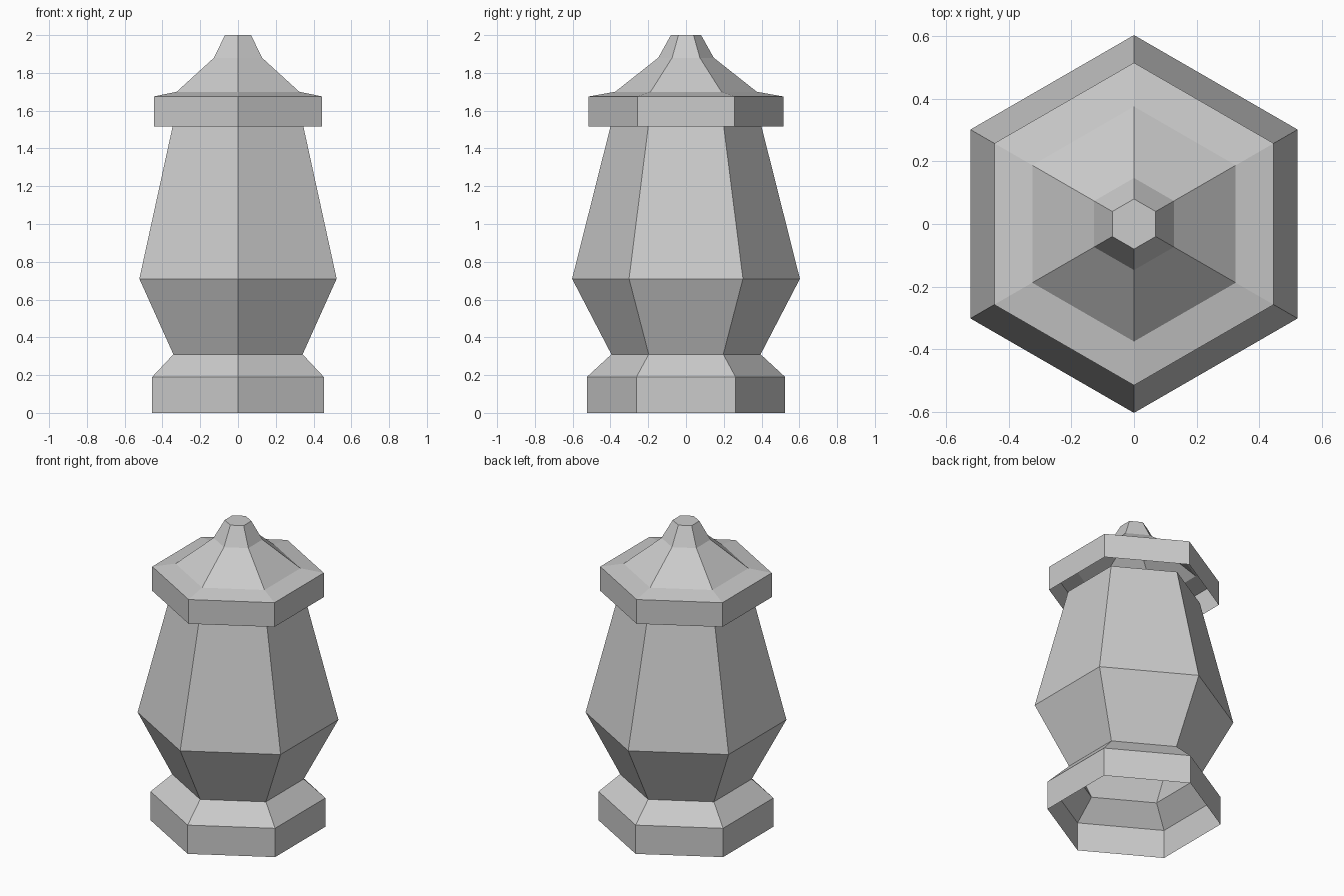
import bpy
import bmesh
from math import sin, cos, pi

cube = bpy.data.objects.get("Cube")
if cube:
    bpy.data.objects.remove(cube, do_unlink=True)

SIDES = 6

stone = bpy.data.materials.new("plain grey")
stone.use_nodes = True
grey = (0.6, 0.6, 0.6, 1)
stone.diffuse_color = grey
stone.node_tree.nodes["Principled BSDF"].inputs["Base Color"].default_value = grey


def hex_shell(name, profile, cap=False):
    """Open six-sided shell through (radius, height) rings, corners on the y axis."""
    bm = bmesh.new()
    rings = []
    for r, z in profile:
        angles = [pi / 2 + 2 * pi * i / SIDES for i in range(SIDES)]
        rings.append([bm.verts.new((r * cos(a), r * sin(a), z)) for a in angles])
    for low, high in zip(rings, rings[1:]):
        for i in range(SIDES):
            j = (i + 1) % SIDES
            bm.faces.new((low[i], low[j], high[j], high[i]))
    if cap:
        bm.faces.new(rings[-1])
    mesh = bpy.data.meshes.new(name)
    bm.to_mesh(mesh)
    bm.free()
    mesh.materials.append(stone)
    obj = bpy.data.objects.new(name, mesh)
    bpy.context.collection.objects.link(obj)
    return obj


# Foot: upright band and sloped shoulder, hollow underneath
hex_shell("foot", [(0.525, 0), (0.525, 0.19), (0.395, 0.31)])

# Body: flares out, then tapers up to the lid
hex_shell("body", [(0.395, 0.31), (0.603, 0.71), (0.40, 1.515)])

# Lid: overhanging rim, shallow eave, roof and flat-topped knob
hex_shell("lid", [(0.515, 1.515), (0.515, 1.675), (0.375, 1.70),
                  (0.147, 1.88), (0.08, 2.0)], cap=True)
